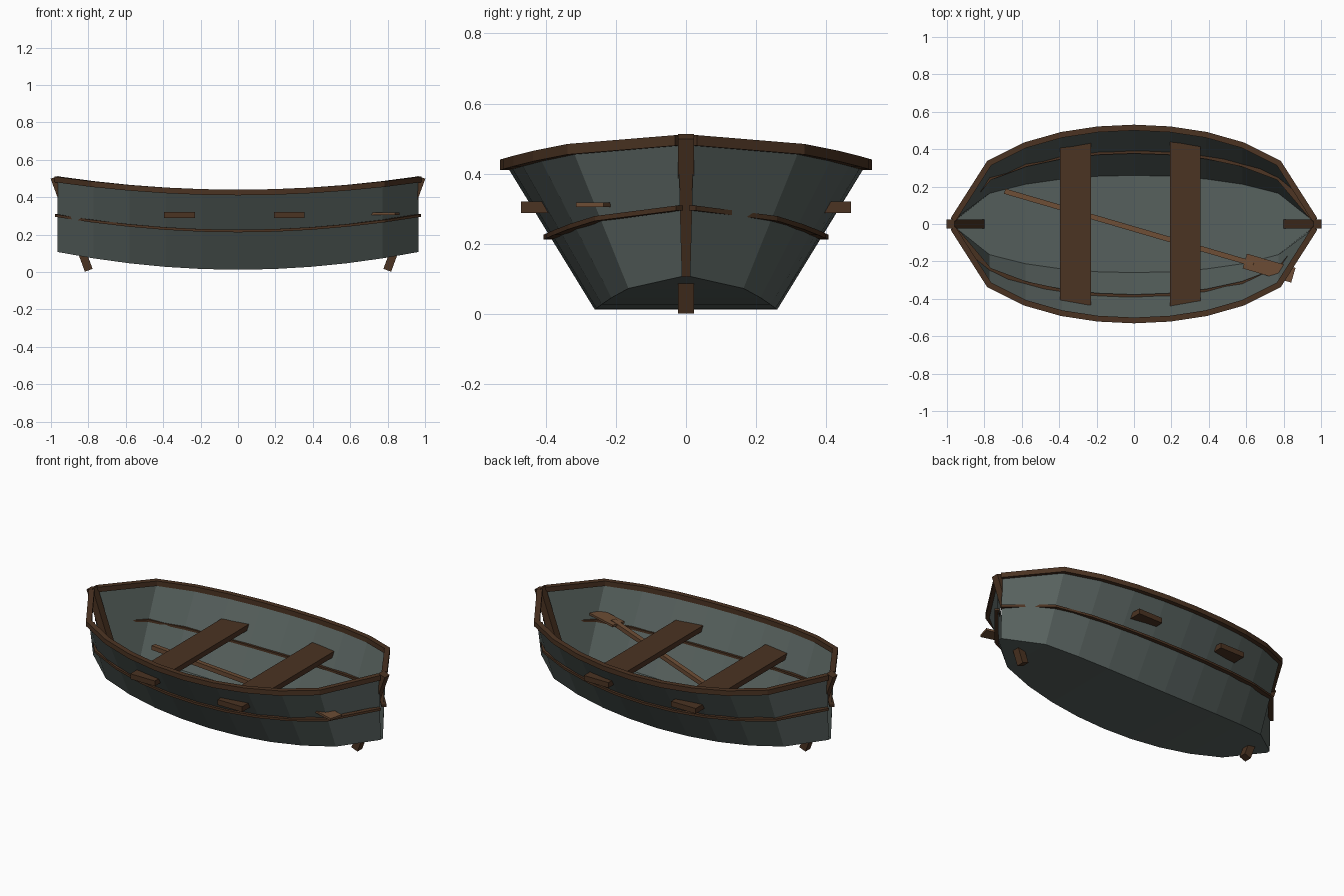
import bpy, bmesh, math
from mathutils import Vector

if "Cube" in bpy.data.objects:
    bpy.data.objects.remove(bpy.data.objects["Cube"])


def material(name, rgb):
    m = bpy.data.materials.new(name)
    m.diffuse_color = (*rgb, 1)
    m.use_nodes = True
    m.node_tree.nodes["Principled BSDF"].inputs["Base Color"].default_value = m.diffuse_color
    return m


HULL = material("grey_green_paint", (0.094, 0.118, 0.110))
WOOD = material("dark_wood", (0.070, 0.033, 0.016))
OAR = material("light_wood", (0.150, 0.073, 0.035))

STATIONS = [i / 5 for i in range(-5, 6)]
HALF_LENGTH = 0.965


def fullness(t):
    return max((1 - t * t) ** 0.45, 0.042)


def rib(t, half_width, z_mid, z_rise):
    """Point on the +y side of the hull at station t."""
    return Vector((HALF_LENGTH * t, half_width * fullness(t), z_mid + z_rise * t * t))


def add_object(name, bm, mat):
    bmesh.ops.recalc_face_normals(bm, faces=bm.faces)
    me = bpy.data.meshes.new(name)
    bm.to_mesh(me)
    bm.free()
    me.materials.append(mat)
    ob = bpy.data.objects.new(name, me)
    bpy.context.collection.objects.link(ob)
    return ob


def beam(name, a, b, width, height, mat):
    """Square-cut beam from a to b; width is horizontal."""
    a, b = Vector(a), Vector(b)
    d = (b - a).normalized()
    side = Vector((0, 0, 1)).cross(d).normalized() * width / 2
    up = d.cross(side).normalized() * height / 2
    bm = bmesh.new()
    rings = [[bm.verts.new(p + s * side + u * up)
              for s, u in ((-1, -1), (1, -1), (1, 1), (-1, 1))] for p in (a, b)]
    for i in range(4):
        j = (i + 1) % 4
        bm.faces.new((rings[0][i], rings[0][j], rings[1][j], rings[1][i]))
    bm.faces.new(rings[0])
    bm.faces.new(rings[1])
    return add_object(name, bm, mat)


def rail(name, path, inner, outer, low, high, sign):
    """Mitred rectangular strip that follows one side of the hull."""
    bm = bmesh.new()
    rings = []
    n = len(path)
    for i, p in enumerate(path):
        normals = []
        for a, b in ((i - 1, i), (i, i + 1)):
            if a >= 0 and b < n:
                d = path[b] - path[a]
                normals.append(Vector((-d.y, d.x, 0)).normalized())
        m = sum(normals, Vector()).normalized()
        m /= m.dot(normals[0])
        ring = []
        for off, dz in ((inner, low), (outer, low), (outer, high), (inner, high)):
            q = p + m * off + Vector((0, 0, dz))
            ring.append(bm.verts.new((q.x, q.y * sign, q.z)))
        rings.append(ring)
    for r, s in zip(rings, rings[1:]):
        for i in range(4):
            j = (i + 1) % 4
            bm.faces.new((r[i], r[j], s[j], s[i]))
    bm.faces.new(rings[0])
    bm.faces.new(rings[-1])
    return add_object(name, bm, WOOD)


# Hull: thin flared sides and a rockered floor, open slits at both tips
bm = bmesh.new()
rows = []
for t in STATIONS:
    top = rib(t, 0.513, 0.425, 0.07)
    low = rib(t, 0.26, 0.012, 0.095)
    rows.append([bm.verts.new(c) for c in (
        (top.x, top.y, top.z), (low.x, low.y, low.z),
        (low.x, -low.y, low.z), (top.x, -top.y, top.z))])
for r, s in zip(rows, rows[1:]):
    for i in range(3):
        bm.faces.new((r[i], r[i + 1], s[i + 1], s[i]))
hull = add_object("hull", bm, HULL)
# outward normals on the open shell
if hull.data.polygons[1].normal.z > 0:
    hull.data.flip_normals()

# Gunwales and lower rub strips, both sides
sheer = [rib(t, 0.513, 0.425, 0.07) for t in STATIONS]
middle = [rib(t, 0.388, 0.219, 0.083) for t in STATIONS]
for side, sign in (("right", 1), ("left", -1)):
    rail("gunwale_" + side, sheer, -0.013, 0.018, -0.015, 0.015, sign)
    rail("rub_strip_" + side, middle, -0.011, 0.018, -0.007, 0.007, sign)

# Raked end posts
for name, s in (("bow_post", 1), ("stern_post", -1)):
    beam(name, (s * 0.981, 0, 0.506), (s * 0.798, 0, 0.009), 0.046, 0.044, WOOD)

# Bench planks, ends passing through the hull
for name, x in (("front_bench", 0.274), ("rear_bench", -0.312)):
    beam(name, (x, -0.47, 0.304), (x, 0.47, 0.304), 0.165, 0.032, WOOD)

# Oar: sloping shaft and flat blade
beam("oar_shaft", (-0.69, 0.175, 0.157), (0.64, -0.214, 0.311), 0.028, 0.026, OAR)
beam("oar_blade", (0.592, -0.198, 0.312), (0.852, -0.274, 0.312), 0.082, 0.013, OAR)
